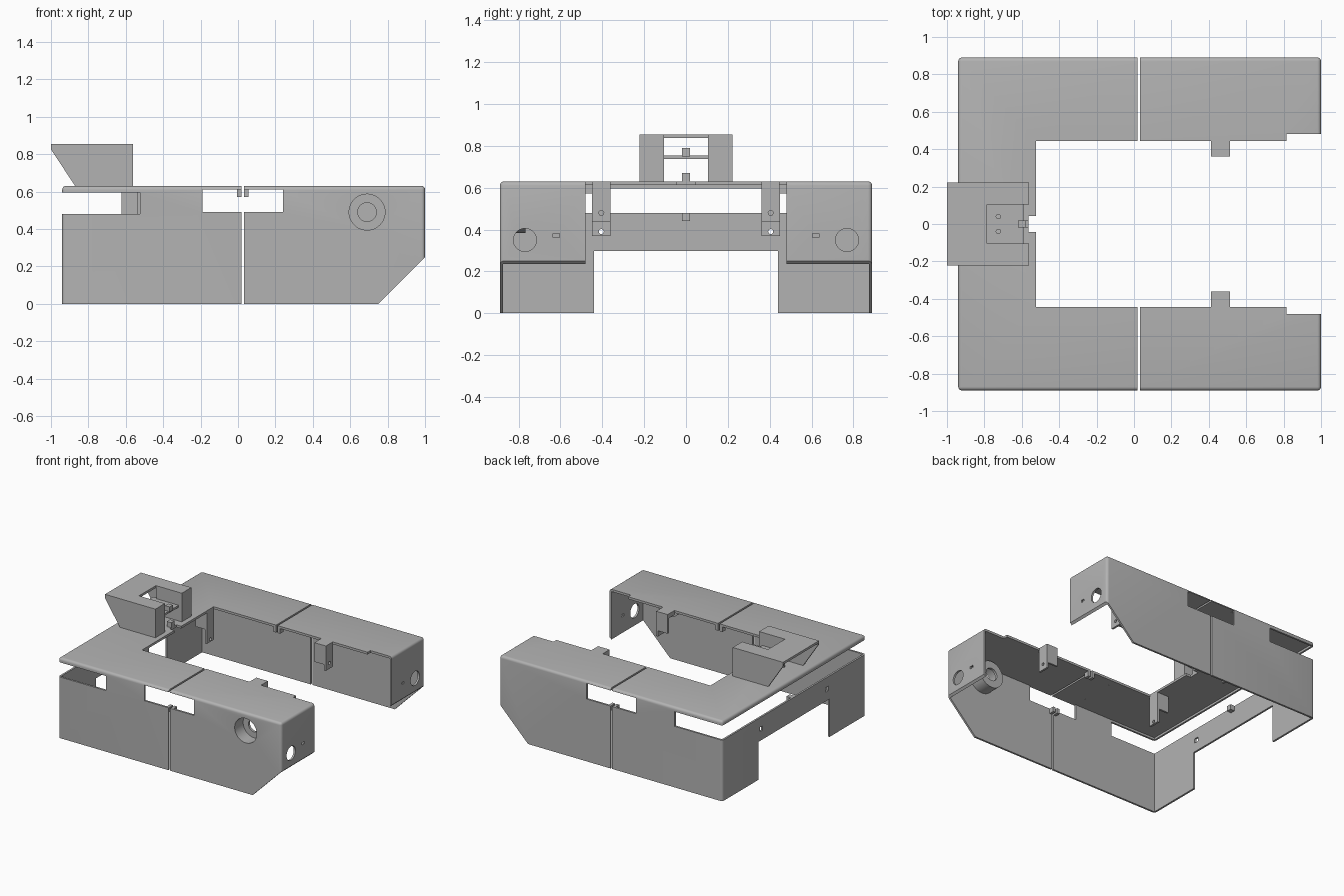
import bpy, bmesh, math
from mathutils import Matrix, Vector

cube = bpy.data.objects.get("Cube")
if cube:
    bpy.data.objects.remove(cube, do_unlink=True)

grey = bpy.data.materials.new("matte_grey")
grey.use_nodes = True
grey.diffuse_color = (0.45, 0.45, 0.45, 1)
grey.node_tree.nodes["Principled BSDF"].inputs["Base Color"].default_value = (0.45, 0.45, 0.45, 1)


def finish(name, bm):
    bmesh.ops.recalc_face_normals(bm, faces=bm.faces)
    mesh = bpy.data.meshes.new(name)
    bm.to_mesh(mesh)
    bm.free()
    mesh.materials.append(grey)
    obj = bpy.data.objects.new(name, mesh)
    bpy.context.collection.objects.link(obj)
    return obj


def box(name, x, y, z):
    """Box from (min, max) pairs."""
    bm = bmesh.new()
    size = Vector((x[1] - x[0], y[1] - y[0], z[1] - z[0]))
    mid = Vector((x[0] + x[1], y[0] + y[1], z[0] + z[1])) / 2
    bmesh.ops.create_cube(bm, size=1, matrix=Matrix.Translation(mid) @ Matrix.Diagonal((*size, 1)))
    return finish(name, bm)


def cylinder(name, centre, radius, depth, axis, sides=40):
    bm = bmesh.new()
    turn = Matrix.Rotation(math.pi / 2, 4, {"X": "Y", "Y": "X", "Z": "Z"}[axis])
    bmesh.ops.create_cone(bm, cap_ends=True, segments=sides, radius1=radius, radius2=radius,
                          depth=depth, matrix=Matrix.Translation(centre) @ turn)
    return finish(name, bm)


def prism(name, profile, y):
    """Extrude an x-z outline along y."""
    bm = bmesh.new()
    face = bm.faces.new([bm.verts.new((px, y[0], pz)) for px, pz in profile])
    top = bmesh.ops.extrude_face_region(bm, geom=[face])["geom"]
    bmesh.ops.translate(bm, vec=(0, y[1] - y[0], 0),
                        verts=[v for v in top if isinstance(v, bmesh.types.BMVert)])
    return finish(name, bm)


def select_only(obj):
    bpy.ops.object.select_all(action="DESELECT")
    obj.select_set(True)
    bpy.context.view_layer.objects.active = obj


def combine(obj, other, operation="DIFFERENCE"):
    mod = obj.modifiers.new("combine", "BOOLEAN")
    mod.operation, mod.solver, mod.object = operation, "EXACT", other
    select_only(obj)
    bpy.ops.object.modifier_apply(modifier=mod.name)
    bpy.data.objects.remove(other, do_unlink=True)


def cut_box(obj, x, y, z):
    combine(obj, box("cutter", x, y, z))


def smooth(obj):
    select_only(obj)
    bpy.ops.object.shade_smooth_by_angle(angle=math.radians(30))


def span(side, a, b):
    return tuple(sorted((side * a, side * b)))


ALL = (-2, 2)

# Shell: rounded box hollowed from below
shell = box("shell", (-0.94, 1), (-0.89, 0.89), (0, 0.63))
bm = bmesh.new()
bm.from_mesh(shell.data)
rounded = [e for e in bm.edges if sum(v.co.z for v in e.verts) > 0.1]
bmesh.ops.bevel(bm, geom=rounded, offset=0.02, segments=4, profile=0.5, affect="EDGES")
bm.to_mesh(shell.data)
bm.free()
cut_box(shell, (-0.925, 0.985), (-0.875, 0.875), (-1, 0.612))

# U-shaped opening, plate notch and rear leg cutout
cut_box(shell, (-0.523, 2), (-0.445, 0.445), ALL)
cut_box(shell, (0.815, 2), (-0.48, 0.48), ALL)
cut_box(shell, (-0.565, 0), (-0.042, 0.042), ALL)
cut_box(shell, (-1, -0.9), (-0.44, 0.44), (-1, 0.298))

# Sloped front underside, rear slot, side windows and dividing gap
combine(shell, prism("cutter", [(0.75, 0), (1.05, 0.3), (1.05, -0.3), (0.45, -0.3)], ALL))
cut_box(shell, (-2, -0.525), ALL, (0.48, 0.595))
cut_box(shell, (-0.19, 0.24), ALL, (0.49, 0.6121))
cut_box(shell, (0.019, 0.033), ALL, ALL)

# Holes in the end walls and rear wall
for s in (-1, 1):
    combine(shell, cylinder("cutter", (1, s * 0.77, 0.35), 0.055, 0.2, "X"))
    cut_box(shell, (0.9, 1.1), span(s, 0.605, 0.635), (0.362, 0.38))
    cut_box(shell, (-1, -0.9), span(s, 0.39, 0.425), (0.37, 0.405))

# Round recess on the right-hand wall
combine(shell, cylinder("cutter", (0.69, -0.89, 0.49), 0.1, 0.1, "Y", 48))
cup = cylinder("recess_cup", (0.69, -0.828, 0.49), 0.106, 0.124, "Y", 48)
combine(cup, cylinder("cutter", (0.69, -0.88, 0.49), 0.096, 0.19, "Y", 48))
combine(cup, cylinder("cutter", (0.69, -0.8, 0.49), 0.05, 0.3, "Y"))
smooth(cup)

# Divide the shell into its loose pieces
select_only(shell)
bpy.ops.object.mode_set(mode="EDIT")
bpy.ops.mesh.select_all(action="SELECT")
bpy.ops.mesh.separate(type="LOOSE")
bpy.ops.object.mode_set(mode="OBJECT")
for piece in list(bpy.context.selected_objects):
    centre = sum((Vector(c) for c in piece.bound_box), Vector()) / 8
    if centre.x < 0:
        piece.name = "rear_shell"
    else:
        piece.name = "left_front_shell" if centre.y > 0 else "right_front_shell"
    smooth(piece)


# Hanging brackets: top tab, drilled plate and side gusset
def bracket(name, s, x, low, hole_z):
    y = span(s, 0.36, 0.45)
    obj = box(name, (x - 0.1, x), y, (0.595, 0.612))
    combine(obj, box("part", (x - 0.016, x), y, (low, 0.612)), "UNION")
    combine(obj, box("part", (x - 0.1, x), span(s, 0.36, 0.375), (0.48, 0.612)), "UNION")
    combine(obj, cylinder("cutter", (x, s * 0.405, hole_z), 0.012, 0.1, "X", 16))
    return obj


for s, side in ((1, "left"), (-1, "right")):
    bracket(side + "_arm_bracket", s, 0.512, 0.435, 0.48)
    box(side + "_arm_tab", (0.412, 0.512), span(s, 0.36, 0.446), (0.612, 0.63))
    bracket(side + "_rear_bracket", s, -0.523, 0.37, 0.39)
    # Paired clips either side of the dividing gap
    for tag, x in (("rear", (-0.005, 0.019)), ("front", (0.033, 0.055))):
        box(f"{side}_{tag}_plate_clip", x, span(s, 0.445, 0.485), (0.572, 0.613))
        box(f"{side}_{tag}_wall_clip", x, span(s, 0.835, 0.876), (0.45, 0.49))

# Raised housing, hollow and open along its sloped back
outline = [(-1, 0.855), (-0.562, 0.855), (-0.562, 0.629), (-0.87, 0.629), (-1, 0.825)]
housing = prism("raised_housing", outline, (-0.223, 0.223))
cut_box(housing, (-0.787, 0), (-0.105, 0.105), ALL)
cut_box(housing, (-2, -0.78), (-0.21, 0.21), (0.5, 0.837))
for s in (-1, 1):
    cut_box(housing, (-0.8, -0.576), span(s, 0.118, 0.21), (0.5, 0.837))

# Drilled shelf in the housing and its centre clips
shelf = box("housing_shelf", (-0.82, -0.59), (-0.118, 0.118), (0.737, 0.753))
for s in (-1, 1):
    combine(shelf, cylinder("cutter", (-0.725, s * 0.04, 0.745), 0.012, 0.1, "Z", 16))
box("shelf_clip", (-0.62, -0.58), (-0.02, 0.02), (0.75, 0.79))
box("plate_clip", (-0.605, -0.565), (-0.02, 0.02), (0.625, 0.67))
box("rear_wall_clip", (-0.926, -0.886), (-0.02, 0.02), (0.44, 0.48))
